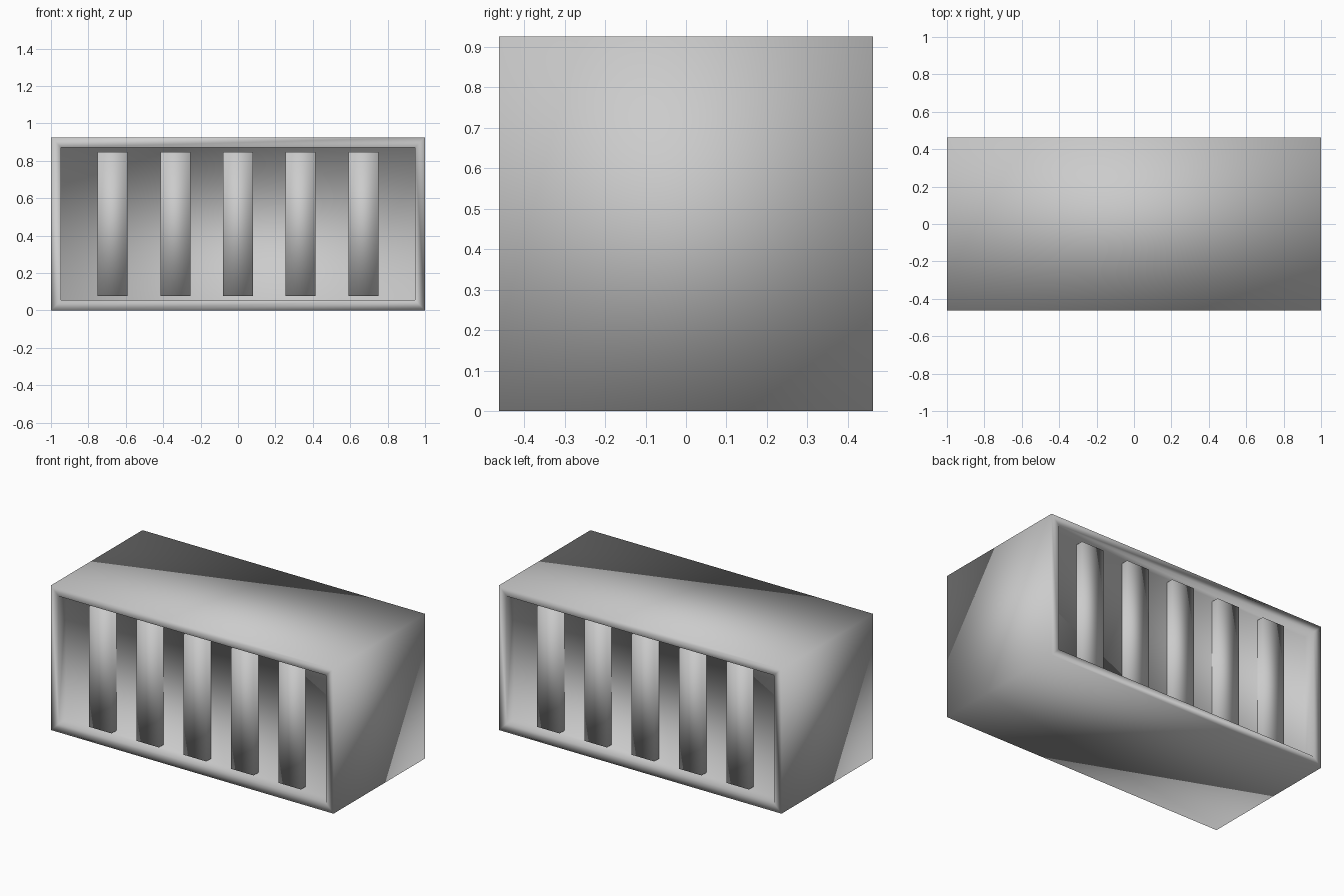
import bpy
import bmesh

# Remove the default object
cube = bpy.data.objects.get("Cube")
if cube:
    bpy.data.objects.remove(cube, do_unlink=True)

WIDTH, DEPTH, HEIGHT = 2.0, 0.925, 0.925
RIM = 0.077            # width of the border around each opening
RECESS = 0.075         # depth of the back panel in each opening
SLAT_SETBACK = 0.028   # distance of slat faces behind the border
SLAT_WIDTH, SLAT_STEP = 0.16, 0.335

grey = bpy.data.materials.new("plain_grey")
grey.use_nodes = True
colour = (0.6, 0.6, 0.6, 1)
grey.diffuse_color = colour
grey.node_tree.nodes["Principled BSDF"].inputs["Base Color"].default_value = colour


def make_box(name, size, centre, recessed=False):
    """Smooth box, optionally with a recessed opening at front and back."""
    bm = bmesh.new()
    bmesh.ops.create_cube(bm, size=1)
    bmesh.ops.scale(bm, vec=size, verts=bm.verts)
    if recessed:
        bm.normal_update()
        for face in [f for f in bm.faces if abs(f.normal.y) > 0.9]:
            inward = -face.normal * RECESS
            bmesh.ops.inset_region(bm, faces=[face], thickness=RIM)
            ext = bmesh.ops.extrude_discrete_faces(bm, faces=[face])
            bmesh.ops.translate(bm, vec=inward, verts=ext["faces"][0].verts)
    bmesh.ops.recalc_face_normals(bm, faces=bm.faces)
    for f in bm.faces:
        f.smooth = True
    mesh = bpy.data.meshes.new(name)
    bm.to_mesh(mesh)
    bm.free()
    mesh.materials.append(grey)
    obj = bpy.data.objects.new(name, mesh)
    obj.location = centre
    bpy.context.collection.objects.link(obj)
    return obj


# Outer casing with a framed opening on both long sides
make_box("casing", (WIDTH, DEPTH, HEIGHT), (0, 0, HEIGHT / 2), recessed=True)

# Upright slats standing proud of both recessed panels
for i in range(5):
    make_box(f"slat_{i + 1}",
             (SLAT_WIDTH, DEPTH - 2 * SLAT_SETBACK, HEIGHT - 2 * RIM),
             ((i - 2) * SLAT_STEP, 0, HEIGHT / 2))
